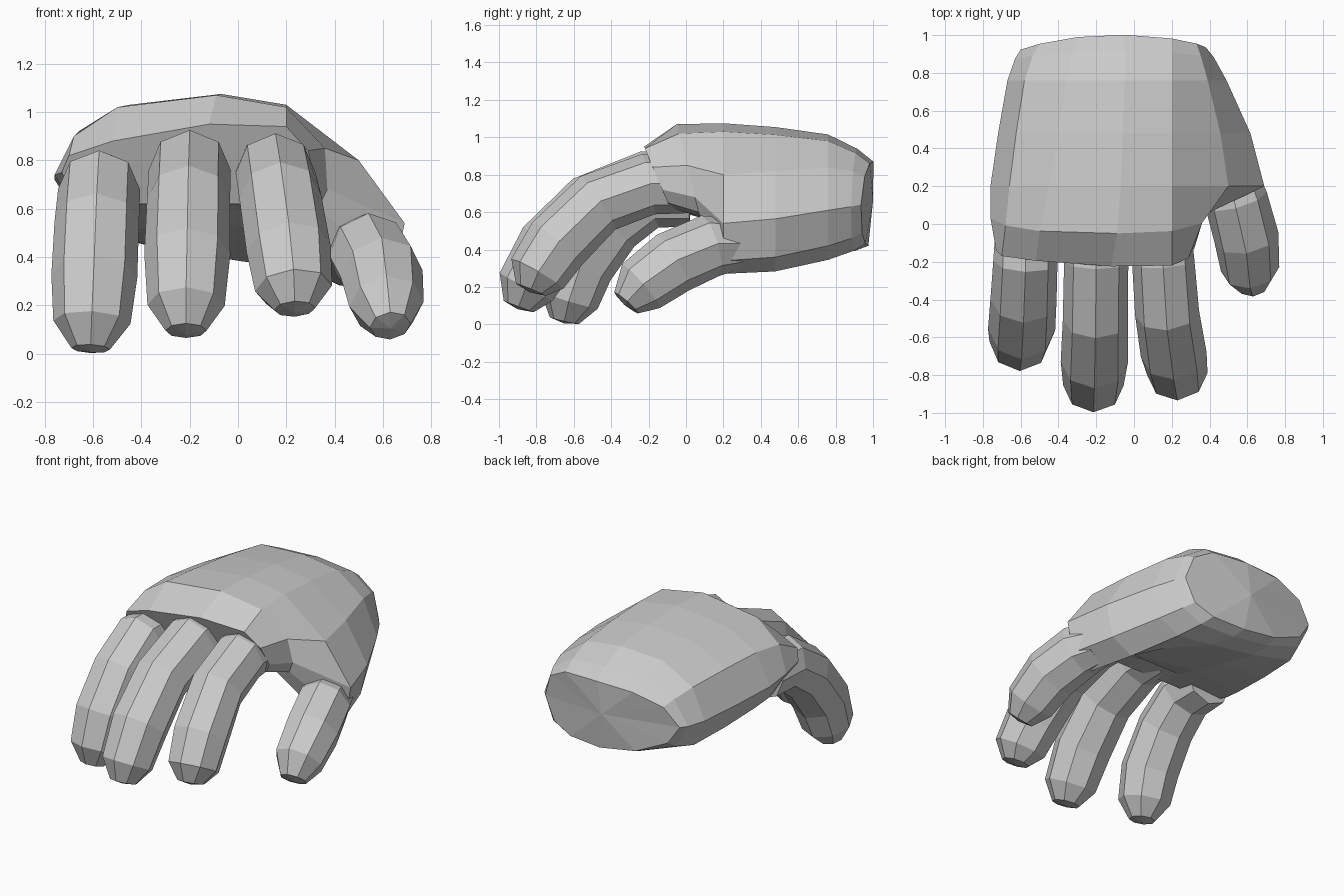
import bpy, bmesh, math
from mathutils import Vector

if "Cube" in bpy.data.objects:
    bpy.data.objects.remove(bpy.data.objects["Cube"])


def skin(name, rings, start, end):
    """Bridge closed rings in order and close both ends with fans."""
    bm = bmesh.new()
    loops = [[bm.verts.new(p) for p in ring] for ring in rings]
    n = len(loops[0])
    for a, b in zip(loops, loops[1:]):
        for i in range(n):
            j = (i + 1) % n
            bm.faces.new((a[i], a[j], b[j], b[i]))
    for loop, tip in ((loops[0], start), (loops[-1], end)):
        c = bm.verts.new(tip)
        for i in range(n):
            bm.faces.new((loop[i], loop[(i + 1) % n], c))
    bmesh.ops.recalc_face_normals(bm, faces=bm.faces)
    mesh = bpy.data.meshes.new(name)
    bm.to_mesh(mesh)
    bm.free()
    obj = bpy.data.objects.new(name, mesh)
    bpy.context.collection.objects.link(obj)
    return obj


def section(y, tilt, bow, pts):
    """Cross-section across the hand, leaning by height and bowed by width."""
    return [Vector((x, y + tilt * (0.75 - z) - bow * (x + 0.08) ** 2, z))
            for x, z in pts]


def digit(name, path, sides=8):
    """Bent tube through (x, y, z, radius) stations with a blunt tip."""
    pts = [Vector(p[:3]) for p in path]
    rings = []
    for i, p in enumerate(pts):
        t = (pts[min(i + 1, len(pts) - 1)] - pts[max(i - 1, 0)]).normalized()
        up = Vector((1, 0, 0)).cross(t).normalized()
        side = t.cross(up)
        r = path[i][3]
        rings.append([p + r * (side * math.cos(a) + up * math.sin(a))
                      for a in (math.tau * k / sides for k in range(sides))])
    return skin(name, rings, pts[0], pts[-1] + t * 0.015)


# Palm: key sections from the wrist to the knuckles, hollow underneath
wrist = section(0.995, -0.06, 0.25, [
    (-.60, .68), (-.50, .80), (-.30, .86), (-.05, .87), (.20, .86), (.33, .79),
    (.38, .64), (.31, .49), (.18, .43), (-.05, .42), (-.30, .46), (-.52, .56)])
heel = section(0.76, 0, 0, [
    (-.67, .68), (-.58, .88), (-.36, 1.0), (-.05, 1.015), (.20, .98), (.39, .84),
    (.49, .61), (.43, .42), (.29, .345), (.03, .38), (-.30, .43), (-.59, .50)])
thumb_base = section(0.2, 0, 0, [
    (-.76, .72), (-.66, .92), (-.45, 1.03), (-.07, 1.075), (.20, 1.03), (.50, .80),
    (.69, .54), (.65, .34), (.50, .27), (.25, .50), (-.30, .57), (-.65, .55)])
web = section(0.03, 0.25, 0, [
    (-.76, .74), (-.68, .90), (-.50, 1.02), (-.09, 1.07), (.20, 1.02), (.36, .85),
    (.37, .68), (.33, .60), (.22, .58), (0, .60), (-.30, .60), (-.66, .57)])
knuckles = section(-0.14, 0.42, 0, [
    (-.73, .75), (-.70, .82), (-.52, .88), (-.12, .95), (.20, .94), (.29, .84),
    (.32, .72), (.28, .65), (.18, .62), (0, .62), (-.30, .62), (-.66, .62)])

# Extra rings curve the long spans of the palm
keys = [wrist, heel, thumb_base, web, knuckles]
rings = []
for i, ring in enumerate(keys):
    rings.append(ring)
    if i < 2:
        a, d = keys[max(i - 1, 0)], keys[i + 2]
        rings.append([(9 * (q + s) - p - e) / 16
                      for p, q, s, e in zip(a, ring, keys[i + 1], d)])
skin("palm", rings, (-.08, 1.0, .66), (-.2, -.15, .77))

# Fingers and thumb
digit("outer_finger", [
    (-.57, .02, .68, .16), (-.575, -.20, .68, .17), (-.585, -.40, .54, .175),
    (-.595, -.56, .32, .178), (-.605, -.625, .13, .16), (-.61, -.65, .02, .08)])
digit("middle_finger", [
    (-.20, .02, .76, .16), (-.20, -.20, .76, .17), (-.205, -.51, .635, .172),
    (-.21, -.73, .41, .178), (-.215, -.855, .20, .16), (-.215, -.895, .095, .085)])
digit("index_finger", [
    (.14, .02, .75, .155), (.155, -.20, .75, .165), (.175, -.47, .65, .17),
    (.21, -.69, .43, .175), (.23, -.795, .27, .16), (.235, -.83, .185, .085)])
digit("thumb", [
    (.50, .27, .43, .14), (.54, .13, .42, .168), (.595, -.07, .33, .172),
    (.615, -.24, .205, .155), (.63, -.32, .115, .085)])
